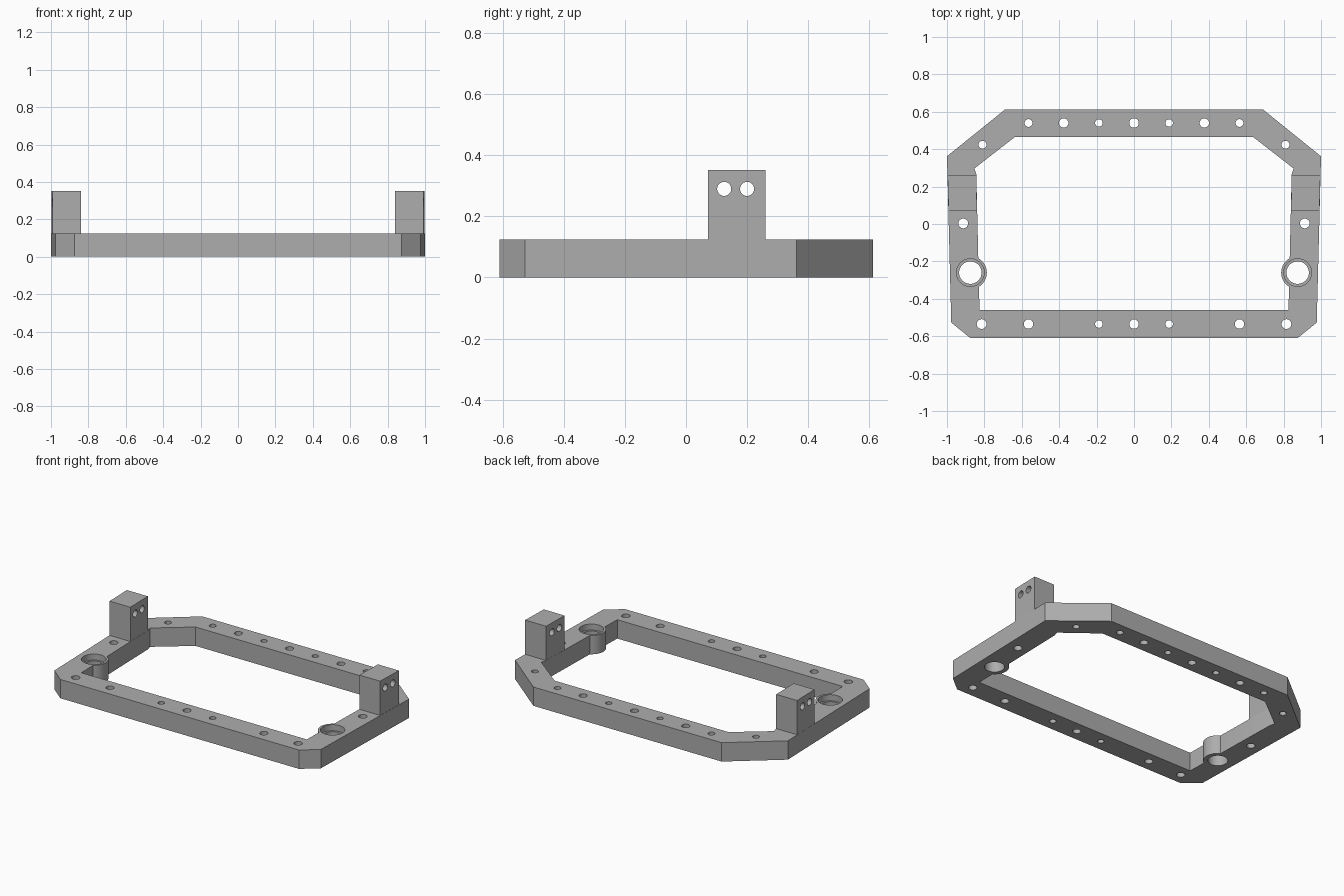
import bpy, bmesh, math
from mathutils import Matrix

if "Cube" in bpy.data.objects:
    bpy.data.objects.remove(bpy.data.objects["Cube"])

H = 0.125  # frame thickness
grey = bpy.data.materials.new("light grey")
grey.diffuse_color = (0.42, 0.42, 0.42, 1)
grey.use_nodes = True
grey.node_tree.nodes["Principled BSDF"].inputs["Base Color"].default_value = grey.diffuse_color


def make(name, bm):
    bmesh.ops.recalc_face_normals(bm, faces=bm.faces)
    me = bpy.data.meshes.new(name)
    bm.to_mesh(me)
    bm.free()
    me.materials.append(grey)
    ob = bpy.data.objects.new(name, me)
    bpy.context.collection.objects.link(ob)
    return ob


def prism(name, pts, z0, z1):
    bm = bmesh.new()
    face = bm.faces.new([bm.verts.new((x, y, z0)) for x, y in pts])
    geo = bmesh.ops.extrude_face_region(bm, geom=[face])["geom"]
    top = [g for g in geo if isinstance(g, bmesh.types.BMVert)]
    bmesh.ops.translate(bm, verts=top, vec=(0, 0, z1 - z0))
    return make(name, bm)


def cylinder(name, loc, r, depth, axis="Z", n=32):
    bm = bmesh.new()
    m = Matrix.Translation(loc)
    if axis == "X":
        m = m @ Matrix.Rotation(math.pi / 2, 4, "Y")
    bmesh.ops.create_cone(bm, cap_ends=True, segments=n, radius1=r, radius2=r,
                          depth=depth, matrix=m)
    return make(name, bm)


def combine(target, tool, op):
    mod = target.modifiers.new("bool", "BOOLEAN")
    mod.operation, mod.solver, mod.object = op, "EXACT", tool
    bpy.context.view_layer.objects.active = target
    bpy.ops.object.modifier_apply(modifier=mod.name)
    bpy.data.objects.remove(tool, do_unlink=True)


def mirrored(half):
    return half + [(-x, y) for x, y in reversed(half)]


# Ring frame: outer outline minus inner opening
frame = prism("frame", mirrored([(0.69, 0.612), (1.0, 0.362), (0.977, -0.527), (0.875, -0.61)]), 0, H)
opening = prism("opening", mirrored([(0.637, 0.465), (0.853, 0.297), (0.843, 0.265), (0.826, -0.46)]), -0.1, 0.3)
combine(frame, opening, "DIFFERENCE")

for s in (-1, 1):
    # Upright lug and round boss on each side
    lug = prism("lug", [(s * 0.9965, 0.26), (s * 0.8435, 0.26), (s * 0.8395, 0.072), (s * 0.9915, 0.072)], H, 0.352)
    combine(frame, lug, "UNION")
    combine(frame, cylinder("boss", (s * 0.875, -0.26, H / 2), 0.088, H, n=48), "UNION")
    # Stepped bore through the boss
    combine(frame, cylinder("bore", (s * 0.875, -0.26, 0.1), 0.06, 0.5, n=48), "DIFFERENCE")
    combine(frame, cylinder("recess", (s * 0.875, -0.26, H), 0.074, 0.08, n=48), "DIFFERENCE")
    # Cross holes in the lug
    for y in (0.125, 0.2):
        combine(frame, cylinder("cross_hole", (s * 0.92, y, 0.29), 0.023, 0.4, "X"), "DIFFERENCE")

# Vertical mounting holes: x, y, radius (mirrored unless on the centre line)
holes = [(0, 0.54, 0.025), (0.188, 0.54, 0.02), (0.376, 0.54, 0.025), (0.564, 0.54, 0.021),
         (0.81, 0.424, 0.021), (0.913, 0.003, 0.026), (0.815, -0.535, 0.026),
         (0.564, -0.535, 0.025), (0.188, -0.535, 0.02), (0, -0.535, 0.025)]
for x, y, r in holes:
    for s in ((1,) if x == 0 else (-1, 1)):
        combine(frame, cylinder("hole", (s * x, y, 0.06), r, 0.3), "DIFFERENCE")

# Smooth round bores, crisp flat faces
bpy.ops.object.select_all(action="DESELECT")
frame.select_set(True)
bpy.context.view_layer.objects.active = frame
bpy.ops.object.shade_smooth_by_angle(angle=math.radians(25))
